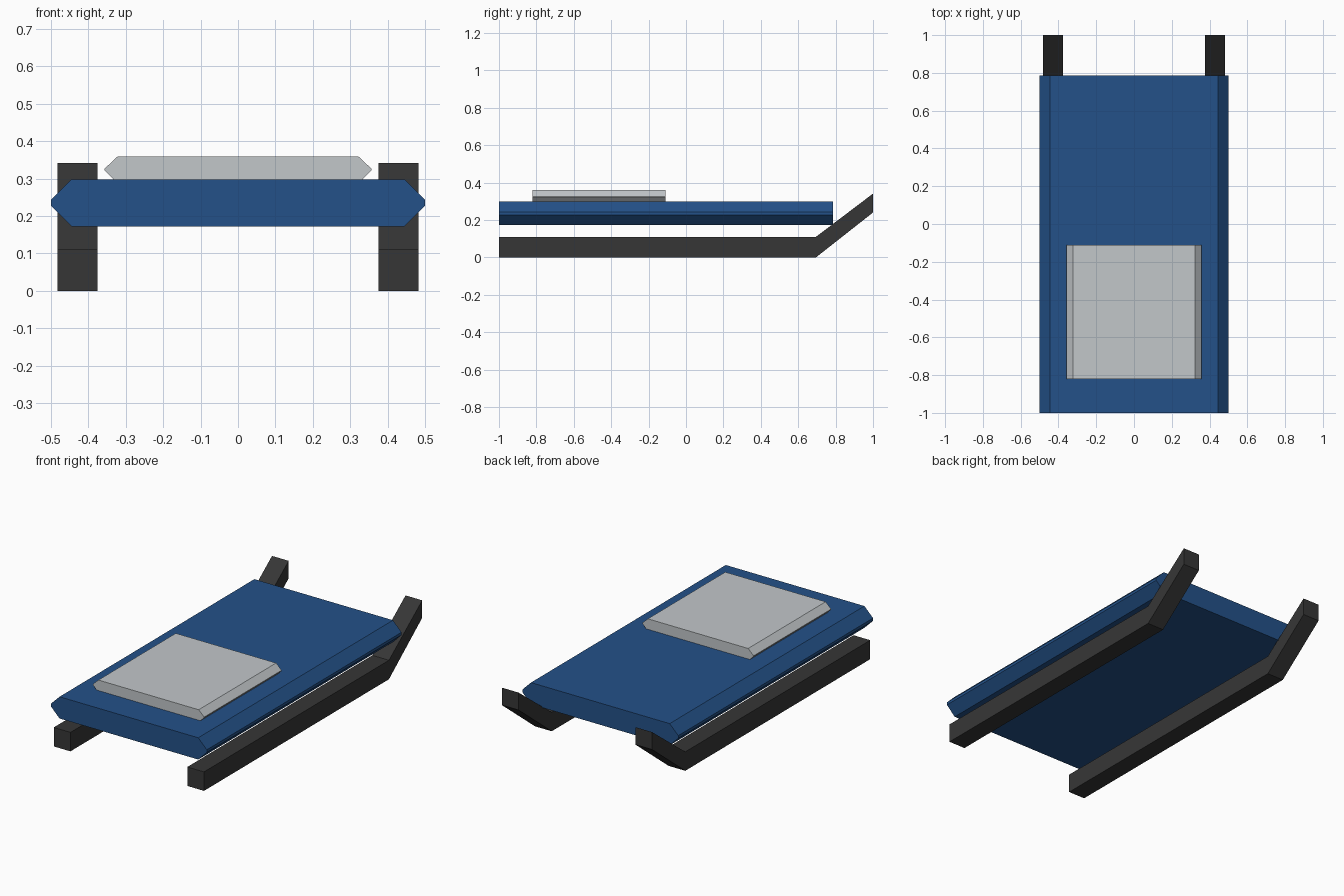
import bpy, bmesh

if "Cube" in bpy.data.objects:
    bpy.data.objects.remove(bpy.data.objects["Cube"])


def material(name, rgb):
    m = bpy.data.materials.new(name)
    m.diffuse_color = (*rgb, 1.0)
    m.use_nodes = True
    m.node_tree.nodes["Principled BSDF"].inputs["Base Color"].default_value = m.diffuse_color
    return m


def prism(name, points, mat):
    """Closed prism: points = (start outline, end outline)."""
    bm = bmesh.new()
    a, b = ([bm.verts.new(p) for p in ring] for ring in points)
    n = len(a)
    bm.faces.new(a)
    bm.faces.new(b[::-1])
    for i in range(n):
        j = (i + 1) % n
        bm.faces.new((a[i], b[i], b[j], a[j]))
    bmesh.ops.recalc_face_normals(bm, faces=bm.faces)
    me = bpy.data.meshes.new(name)
    bm.to_mesh(me)
    bm.free()
    me.materials.append(mat)
    ob = bpy.data.objects.new(name, me)
    bpy.context.collection.objects.link(ob)
    return ob


def slab(name, half_profile, y0, y1, mat):
    """Symmetric x-z profile (right half, bottom to top) run along y."""
    outline = half_profile + [(-x, z) for x, z in reversed(half_profile)]
    return prism(name, [[(x, y, z) for x, z in outline] for y in (y0, y1)], mat)


blue = material("deck blue", (0.017, 0.083, 0.25))
grey = material("light grey", (0.54, 0.57, 0.59))
dark = material("dark runner", (0.037, 0.037, 0.037))

# Deck board with bevelled long edges
slab("deck", [(0.445, 0.172), (0.5, 0.227), (0.5, 0.243), (0.445, 0.298)],
     -1.0, 0.785, blue)

# Seat pad on the rear of the deck
slab("seat_pad", [(0.332, 0.297), (0.357, 0.322), (0.357, 0.326), (0.322, 0.359)],
     -0.82, -0.11, grey)

# Runners with upturned tips
runner = [(-1, 0), (0.695, 0), (1, 0.24), (1, 0.341), (0.695, 0.11), (-1, 0.11)]
for side, s in (("left", -1), ("right", 1)):
    prism(side + "_runner",
          [[(s * x, y, z) for y, z in runner] for x in (0.375, 0.482)], dark)
